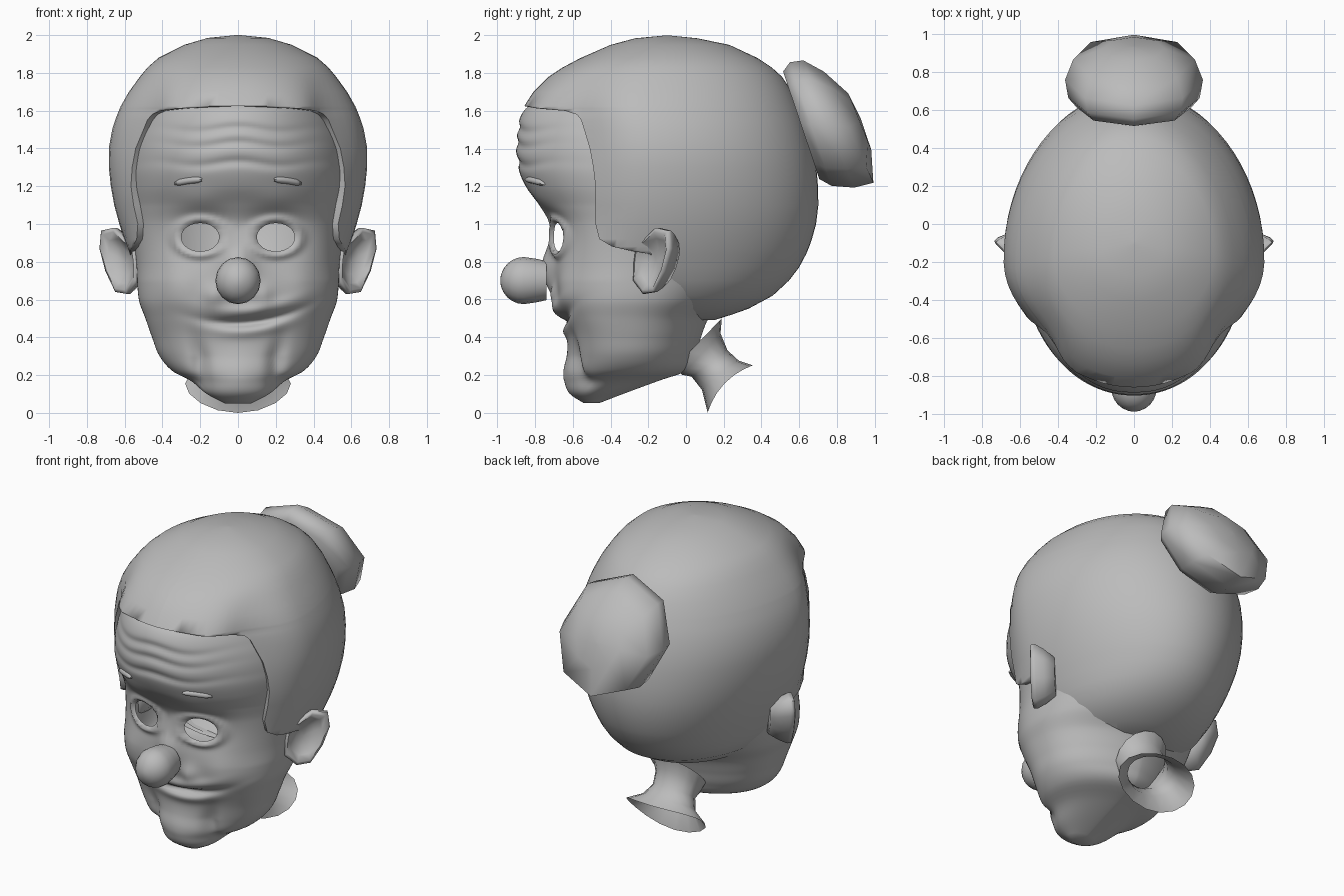
import bpy, bmesh, math
from mathutils import Vector

cube = bpy.data.objects.get("Cube")
if cube:
    bpy.data.objects.remove(cube)

GREY = (0.5, 0.5, 0.5, 1)
mat = bpy.data.materials.new("clay_grey")
mat.use_nodes = True
mat.diffuse_color = GREY
mat.node_tree.nodes["Principled BSDF"].inputs["Base Color"].default_value = GREY


def curve(table, z, col):
    """Smooth interpolation of one column of a table sorted by its first column."""
    z = min(max(z, table[0][0]), table[-1][0])
    i = 0
    while i < len(table) - 2 and z > table[i + 1][0]:
        i += 1

    def slope(k):
        a, b = table[max(k - 1, 0)], table[min(k + 1, len(table) - 1)]
        return (b[col] - a[col]) / (b[0] - a[0])
    p, q = table[i], table[i + 1]
    h = q[0] - p[0]
    t = (z - p[0]) / h
    return ((1 + 2 * t) * (1 - t) ** 2 * p[col] + t * (1 - t) ** 2 * h * slope(i)
            + t * t * (3 - 2 * t) * q[col] + t * t * (t - 1) * h * slope(i + 1))


def ramp(z, a, b):
    return min(1, max(0, (z - a) / (b - a)))


def gauss(d, s):
    return math.exp(-(d / s) ** 2)


def loft(name, rows, closed=True, caps=(), edit=None, angle=50):
    """Skin a list of equal-length point rows."""
    bm = bmesh.new()
    vs = [[bm.verts.new(p) for p in r] for r in rows]
    n = len(rows[0])
    for a, b in zip(vs, vs[1:]):
        for j in range(n if closed else n - 1):
            k = (j + 1) % n
            bm.faces.new((a[j], a[k], b[k], b[j]))
    for c in caps:
        bm.faces.new(vs[c])
    bmesh.ops.remove_doubles(bm, verts=bm.verts, dist=0.0005)
    bmesh.ops.recalc_face_normals(bm, faces=bm.faces)
    if edit:
        edit(bm)
    me = bpy.data.meshes.new(name)
    bm.to_mesh(me)
    bm.free()
    me.materials.append(mat)
    ob = bpy.data.objects.new(name, me)
    bpy.context.collection.objects.link(ob)
    bpy.ops.object.select_all(action="DESELECT")
    ob.select_set(True)
    bpy.context.view_layer.objects.active = ob
    bpy.ops.object.shade_smooth_by_angle(angle=math.radians(angle))


# Face: height, front, back, half width, shape exponent
FACE = [(.05, -.54, -.46, .07, 2), (.1, -.61, -.33, .165, 2), (.17, -.63, -.14, .25, 2),
        (.22, -.63, 0, .345, 2.1), (.3, -.62, .05, .415, 2.2), (.4, -.63, .08, .455, 2.3),
        (.5, -.66, .12, .49, 2.35), (.6, -.69, .2, .525, 2.35), (.8, -.71, .3, .54, 2.35),
        (1, -.73, .35, .57, 2.35), (1.1, -.78, .4, .59, 2.3), (1.2, -.85, .4, .6, 2.2),
        (1.3, -.89, .4, .6, 2.15), (1.45, -.9, .4, .575, 2.1), (1.6, -.86, .35, .5, 2.1),
        (1.7, -.72, .2, .42, 2.1)]
EYE = (.2, .93, .1, .075)


def eye_distance(x, z):
    return math.hypot((abs(x) - EYE[0]) / EYE[2], (z - EYE[1]) / EYE[3])


def relief(x, z):
    """Outward relief of the face: wrinkles, lids, cheeks, smile, chin."""
    a = abs(x)
    r = 0
    for wz in (1.32, 1.42, 1.5):
        r -= .013 * gauss(z - wz - .012 * math.cos(a * 14), .024) * gauss(a, .36)
    r -= .05 * gauss(a - .2, .15) * gauss(z - .95, .14)
    r += .03 * gauss(eye_distance(x, z) - 1.25, .3)
    r += .015 * gauss(a - .2, .12) * gauss(z - 1.12, .06)
    r += .06 * gauss(a, .08) * gauss(z - .76, .13)
    r += .03 * gauss(a - .13, .05) * gauss(z - .62, .06)
    r += .02 * gauss(a - .34, .1) * gauss(z - .66, .12)
    mouth = .475 + .6 * (x + .02) ** 2
    span = gauss(x - .07, .2)
    r -= .045 * gauss(z - mouth, .022) * span
    r += .03 * gauss(z - mouth - .06, .035) * span
    r += .015 * gauss(z - mouth + .05, .03) * span
    r -= .04 * gauss(a - .2 - .25 * max(z - .3, 0), .045) * gauss(z - .25, .14)
    r += .02 * gauss(a, .14) * gauss(z - .22, .12)
    return r


def face_point(t, z):
    f, b, w, n = (curve(FACE, z, c) for c in (1, 2, 3, 4))
    mid = f + (b - f) * (.45 + .17 * ramp(z, .7, 1.1))
    s, c = math.sin(t), math.cos(t)
    e = 2 / n
    if c > 0:
        y = mid - (mid - f) * c ** e
    else:
        y = mid + (b - mid) * abs(c)
        e += .35 * abs(c) * ramp(z, .7, .5)
    x = w * math.copysign(abs(s) ** e, s)
    return Vector((x, y - relief(x, z) * min(1, 2 * max(c, 0)), z))


def face_at(x, z):
    """Point on the front of the face at a given x and height."""
    s = (abs(x) / curve(FACE, z, 3)) ** (curve(FACE, z, 4) / 2)
    return face_point(math.copysign(math.asin(s), x), z)


def open_eyes(bm):
    """Cut the eye openings and the part covered by the hair."""
    cut = []
    for f in bm.faces:
        x, y, z = f.calc_center_median()
        if (y < -.4 and eye_distance(x, z) < 1) or (z > .72 and y > .02) or (z > 1 and y > -.3):
            cut.append(f)
    bmesh.ops.delete(bm, geom=cut, context="FACES")
    for v in bm.verts:
        if v.is_boundary and v.co.y < -.4 and eye_distance(v.co.x, v.co.z) < 1.6:
            d = eye_distance(v.co.x, v.co.z)
            cx = math.copysign(EYE[0], v.co.x)
            v.co = face_at(cx + (v.co.x - cx) / d, EYE[1] + (v.co.z - EYE[1]) / d)


N, M = 128, 130
loft("face", [[face_point(2 * math.pi * j / N, .05 + 1.65 * i / M) for j in range(N)]
              for i in range(M + 1)], caps=(0,), edit=open_eyes, angle=170)

# Hair cap: height, front, back, half width, then hairline depth by height
HAIR = [(.49, -.3, .15, .22), (.55, -.5, .33, .37), (.62, -.6, .46, .45), (.77, -.8, .6, .54),
        (1, -.86, .69, .63), (1.2, -.86, .7, .675), (1.42, -.87, .67, .685),
        (1.62, -.86, .6, .625), (1.78, -.73, .51, .52), (1.88, -.56, .38, .42),
        (1.95, -.4, .23, .28), (1.985, -.27, .06, .16), (2, -.11, -.09, .01)]
HAIRLINE = [(.49, .05), (.52, 0), (.65, -.1), (.84, -.19), (.87, -.36), (.92, -.46), (1, -.48),
            (1.2, -.48), (1.4, -.51), (1.5, -.54), (1.57, -.57), (1.6, -.64), (1.62, -.9)]


def hair_row(z, seg=72):
    f, b, w = (curve(HAIR, z, c) for c in (1, 2, 3))
    mid = f + (b - f) * .43
    start = 0
    if z < 1.62:
        d = mid - curve(HAIRLINE, z, 1)
        start = math.acos(max(-1, min(1, d / ((mid - f) if d > 0 else (b - mid)))))
    # temples pulled in to meet the face
    flush = (.09 + .07 * ramp(z, 1.2, 1.5)) * ramp(z, .85, 1) * ramp(z, 1.85, 1.6)
    row = []
    for j in range(seg + 1):
        t = min(max(2 * math.pi * j / seg, start), 2 * math.pi - start)
        c = math.cos(t)
        x = w * math.sin(t) * (1 - flush * gauss(min(t, 2 * math.pi - t) - .95, .33))
        row.append(Vector((x, mid - ((mid - f) if c > 0 else (b - mid)) * c, z)))

    def tuck(p):
        return Vector((p.x * .92, p.y + .03, z))
    return [tuck(row[0])] + row + [tuck(row[-1])]


levels = [.49, .52, .55, .62, .7, .77, .84, .86, .88, .92, 1, 1.1, 1.2, 1.3, 1.4, 1.5,
          1.55, 1.58, 1.6, 1.612, 1.625, 1.7, 1.78, 1.83, 1.88, 1.95, 1.985, 2]
loft("hair", [hair_row(z) for z in levels], closed=False, caps=(0, -1), angle=75)

# Bun: eight-sided dome on a tilted axis; radius, distance along axis, sag, slant
axis, down = Vector((0, .95, .32)), Vector((0, .32, -.95))
base = Vector((0, .63, 1.53))
BUN = [(.01, -.02, 0, 0), (.3, -.02, 0, 0), (.345, .03, .01, 0), (.362, .12, .04, .02),
       (.32, .215, .09, .03), (.16, .28, .08, .01), (.01, .29, .08, 0)]
loft("bun", [[base + axis * (a + tilt * math.sin(q)) + Vector((r * math.cos(q), 0, 0))
              + down * (r * math.sin(q) + sag)
              for q in (k * math.pi / 4 for k in range(8))] for r, a, sag, tilt in BUN],
     caps=(0, -1), angle=75)

# Nose: ball running back into a short stalk
ring = [(max(.12 * math.sin(a), .01), -.125 * math.cos(a))
        for a in (math.pi * i / 12 for i in range(7))] + [(.112, .06), (.1, .12)]
loft("nose", [[Vector((r * math.cos(q), -.86 + y, .7 + r * 1.04 * math.sin(q)))
               for q in (2 * math.pi * k / 16 for k in range(16))] for r, y in ring], caps=(0,))

# Ears: outline across the ear and height, skinned into a bowl
EAR = [(0, .9), (.25, .92), (.6, .98), (.98, .965), (1.03, .87), (.85, .75),
       (.55, .64), (.2, .63), (-.1, .7), (-.08, .8)]
RINGS = [(.6, -.13), (.85, -.07), (1, -.02), (1, .005), (.88, .012), (.68, -.015), (.4, -.04),
         (.05, -.045)]
for side, label in ((1, "left"), (-1, "right")):
    along, normal = Vector((.175 * side, .17, 0)), Vector((.7 * side, -.72, 0))
    rows = []
    for s, off in RINGS:
        rows.append([Vector((.55 * side, -.26, 0)) + along * (.42 + (u - .42) * s) + normal * off
                     + Vector((0, 0, .8 + (z - .8) * s)) for u, z in EAR])
    loft(label + "_ear", rows, caps=(0, -1), angle=70)

# Eyebrows: short tapered strips resting on the brow
for side, label in ((1, "left"), (-1, "right")):
    rows = []
    for i in range(7):
        p = face_at(side * (.19 + .145 * i / 6), 1.235 - .02 * (i / 6) ** 2)
        h = .018 if 0 < i < 6 else .008
        rows.append([p + Vector((0, -.02 * math.cos(q), h * math.sin(q)))
                     for q in (math.pi * k / 4 for k in range(8))])
    loft(label + "_eyebrow", rows, caps=(0, -1))

# Neck: rings by front point, back point, half width and lift of the sides, flaring to an open rim
NECK = [((-.06, .24), (.19, .5), .17, 0), ((-.02, .2), (.183, .42), .15, 0),
        ((.03, .19), (.22, .33), .14, 0), ((.085, .12), (.28, .275), .18, .01),
        ((.115, 0), (.355, .25), .28, .03)]
rows = []
for (fy, fz), (by, bz), w, lift in NECK:
    row = []
    for q in (2 * math.pi * k / 16 for k in range(16)):
        m = .5 - .5 * math.cos(q)
        up = lift * math.sin(q) ** 2
        row.append(Vector((w * math.sin(q), fy + (by - fy) * m - up, fz + (bz - fz) * m + up)))
    rows.append(row)
loft("neck", rows)
